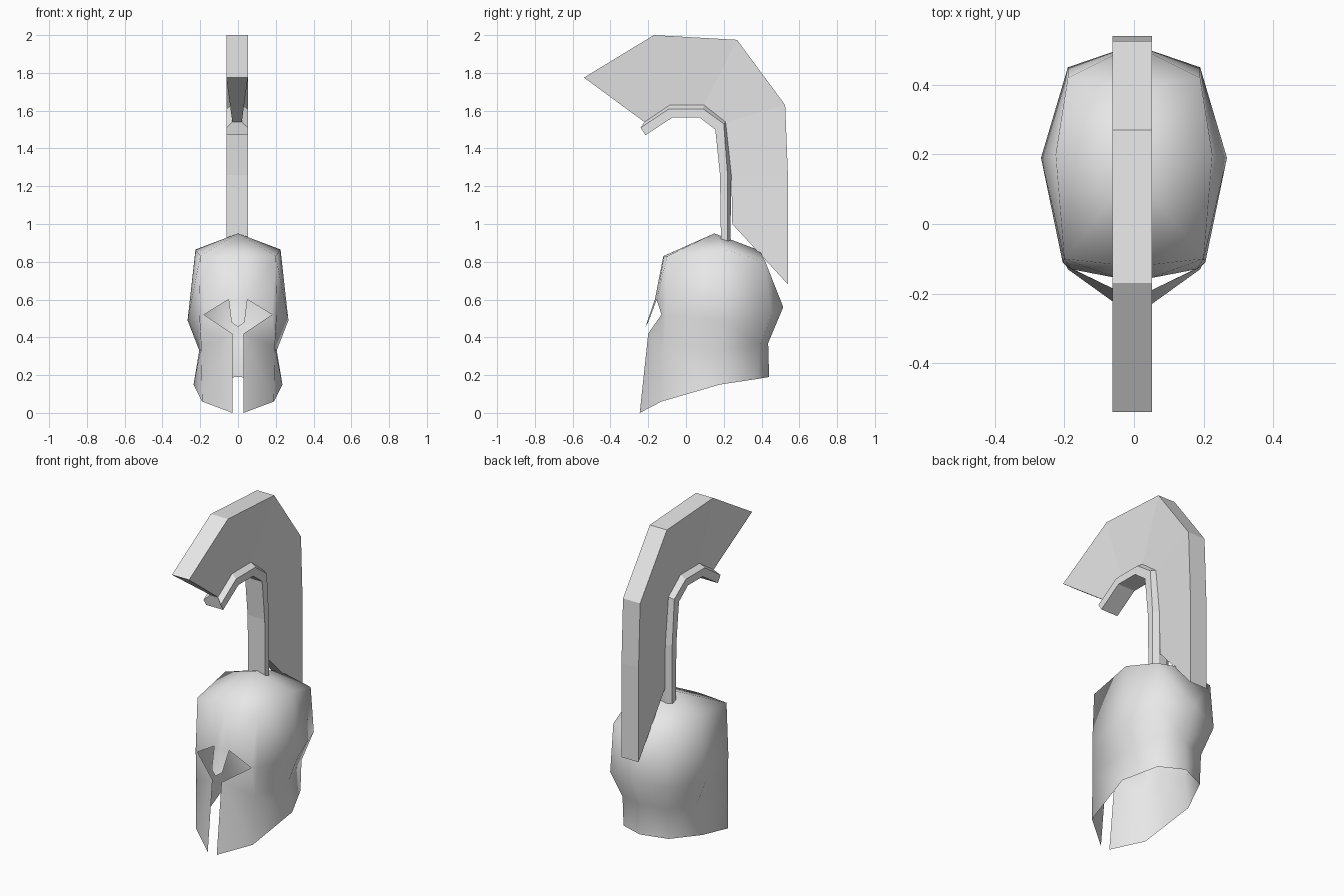
import bpy
import bmesh

cube = bpy.data.objects.get("Cube")
if cube:
    bpy.data.objects.remove(cube, do_unlink=True)

# One plain grey for everything
grey = bpy.data.materials.new("plain grey")
grey.use_nodes = True
colour = (0.8, 0.8, 0.8, 1.0)
grey.diffuse_color = colour
grey.node_tree.nodes["Principled BSDF"].inputs["Base Color"].default_value = colour


def make_object(name, bm):
    mesh = bpy.data.meshes.new(name)
    bm.to_mesh(mesh)
    bm.free()
    mesh.materials.append(grey)
    obj = bpy.data.objects.new(name, mesh)
    bpy.context.scene.collection.objects.link(obj)
    return obj


def loft(name, rails, centre_x):
    """Skin a bar whose symmetric section follows (path, half width) rails."""
    bm = bmesh.new()
    sections = []
    for stations in zip(*[path for path, width in rails]):
        left = [bm.verts.new((centre_x - w, y, z))
                for (y, z), (path, w) in zip(stations, rails)]
        right = [bm.verts.new((centre_x + w, y, z))
                 for (y, z), (path, w) in zip(stations, rails)]
        sections.append(left + right[::-1])
    count = len(sections[0])
    for a, b in zip(sections, sections[1:]):
        for i in range(count):
            j = (i + 1) % count
            bm.faces.new((a[i], a[j], b[j], b[i]))
    bm.faces.new(sections[0])
    bm.faces.new(sections[-1])
    bmesh.ops.recalc_face_normals(bm, faces=bm.faces[:])
    return make_object(name, bm)


# Helmet shell: points of the left half, mirrored below
points = {
    "crown": (0, .15, .95),
    "brow_centre": (0, -.12, .83),
    "bridge_centre": (0, -.165, .6),
    "nose_tip": (0, -.215, .455),
    "brow_inner": (.05, -.117, .83),
    "eye_inner": (.05, -.155, .6),
    "nose_side": (.035, -.2, .48),
    "eye_outer": (.18, -.13, .52),
    "slit_top": (.03, -.2, .42),
    "slit_bottom": (.03, -.245, 0),
    # columns running down the cheek, side, rear corner and back
    "cheek_top": (.2, -.1, .83),
    "cheek_wide": (.205, -.11, .52),
    "cheek_neck": (.195, -.12, .35),
    "cheek_rim": (.19, -.13, .06),
    "side_top": (.225, .2, .865),
    "side_wide": (.267, .19, .49),
    "side_neck": (.205, .19, .33),
    "side_rim": (.235, .18, .15),
    "corner_top": (.19, .42, .8),
    "corner_wide": (.19, .45, .52),
    "corner_neck": (.15, .39, .36),
    "corner_rim": (.15, .38, .18),
    "back_top": (0, .39, .86),
    "back_wide": (0, .515, .56),
    "back_neck": (0, .435, .37),
    "back_rim": (0, .44, .19),
}
bm = bmesh.new()
verts = {key: bm.verts.new(co) for key, co in points.items()}


def face(*keys):
    bm.faces.new([verts[k] for k in keys])


# Wall around the sides and back, with the crown above it
columns = ["cheek", "side", "corner", "back"]
rows = ["_top", "_wide", "_neck", "_rim"]
for a, b in zip(columns, columns[1:]):
    for upper, lower in zip(rows, rows[1:]):
        face(a + upper, a + lower, b + lower, b + upper)
    face("crown", a + "_top", b + "_top")
face("crown", "brow_centre", "brow_inner")
face("crown", "brow_inner", "cheek_top")

# Forehead, nose guard and cheek guard around the eye opening
face("brow_centre", "bridge_centre", "eye_inner", "brow_inner")
face("bridge_centre", "nose_tip", "nose_side", "eye_inner")
face("brow_inner", "eye_inner", "cheek_top")
face("eye_inner", "eye_outer", "cheek_top")
face("eye_outer", "cheek_wide", "cheek_top")
face("eye_outer", "slit_top", "cheek_neck", "cheek_wide")
face("slit_top", "slit_bottom", "cheek_rim", "cheek_neck")

# Mirror to the right half and smooth
half = bm.verts[:] + bm.edges[:] + bm.faces[:]
bmesh.ops.mirror(bm, geom=half, axis="X", merge_dist=0.001)
bmesh.ops.remove_doubles(bm, verts=bm.verts[:], dist=0.001)
bmesh.ops.recalc_face_normals(bm, faces=bm.faces[:])
bm.normal_update()
top_vert = max(bm.verts, key=lambda v: v.co.z)
if top_vert.link_faces[0].normal.z < 0:
    bmesh.ops.reverse_faces(bm, faces=bm.faces[:])
for f in bm.faces:
    f.smooth = True
make_object("helmet_shell", bm)

# Crest holder: curved bar with a chamfered ridge
inner = [(-.215, 1.47), (-.07, 1.565), (.07, 1.565), (.155, 1.5), (.18, 1.26), (.185, .91)]
outer = [(-.24, 1.51), (-.09, 1.61), (.09, 1.61), (.2, 1.53), (.22, 1.26), (.22, .91)]
ridge = [(-.22, 1.54), (-.085, 1.63), (.095, 1.63), (.21, 1.54), (.24, 1.26), (.235, .91)]
wide, narrow, crest_x = .057, .025, -.005
loft("crest_holder", [(inner, wide), (outer, wide), (ridge, narrow)], crest_x)

# Crest plume: wedge that widens away from the holder
plume_base = ridge[:-1] + [(.245, 1.0)]
plume_edge = [(-.54, 1.775), (-.17, 2), (.27, 1.975), (.525, 1.63), (.54, 1.25), (.54, .68)]
loft("crest_plume", [(plume_base, narrow), (plume_edge, wide)], crest_x)
